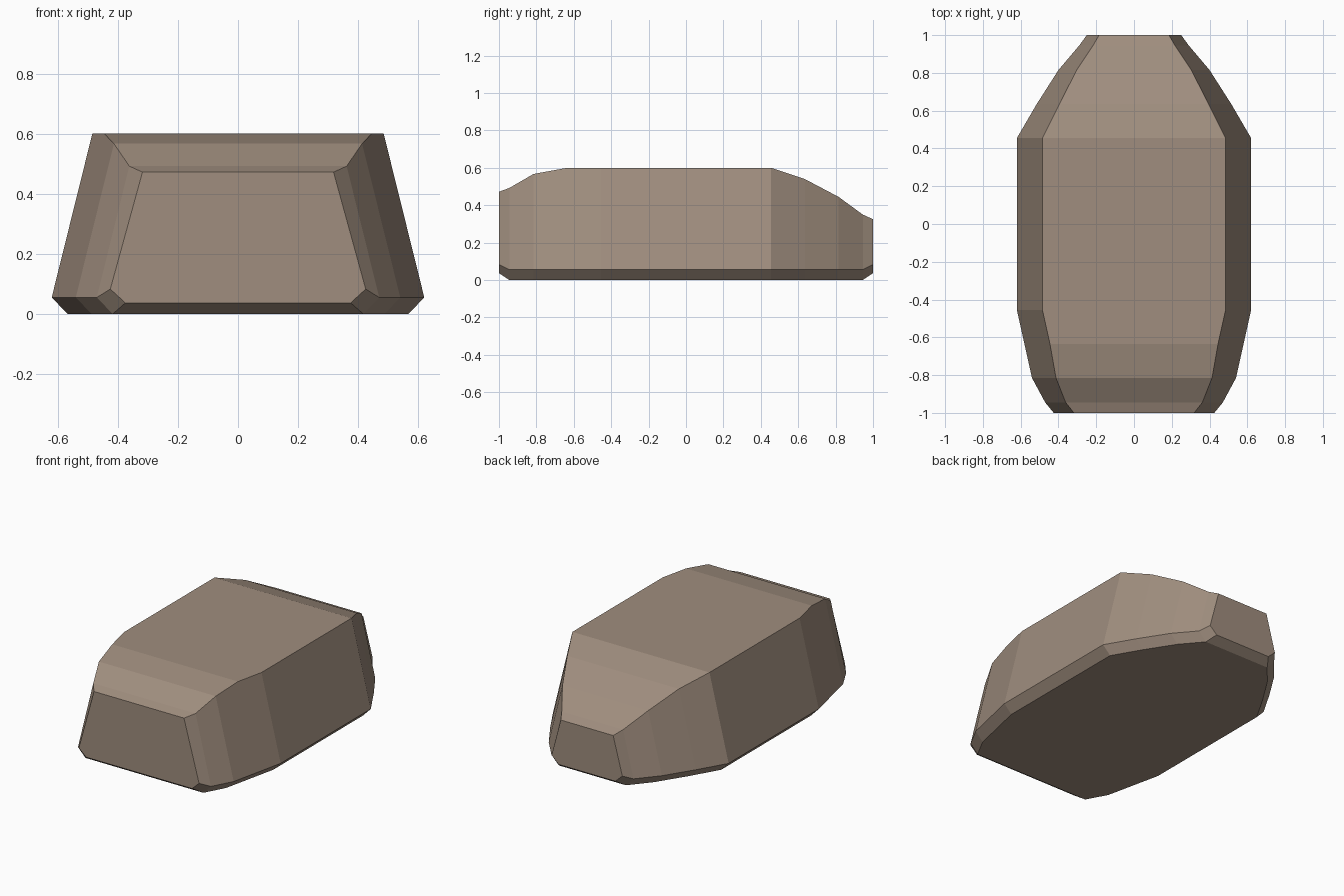
import bpy, bmesh

if "Cube" in bpy.data.objects:
    bpy.data.objects.remove(bpy.data.objects["Cube"])

SLOPE = 0.248  # inward lean of the side walls

# Stations from front to back: y, widest half width, top height
stations = [
    (-0.945, 0.47, 0.492),
    (-0.815, 0.54, 0.567),
    (-0.635, 0.58, 0.60),
    (-0.455, 0.62, 0.60),
    (0.455, 0.62, 0.60),
    (0.635, 0.515, 0.54),
    (0.815, 0.40, 0.445),
    (0.945, 0.29, 0.35),
]


def section(y, half):
    """Mirror a right-hand outline (bottom to top) into a closed ring."""
    right = [(x, y, z) for x, z in half]
    left = [(-x, y, z) for x, z in reversed(half)]
    return right + left


# Chamfered end faces are slightly smaller than their neighbours
rings = [section(-1, [(0.375, 0.037), (0.425, 0.083), (0.318, 0.472)])]
for y, w, top in stations:
    rings.append(section(y, [(w - 0.053, 0), (w, 0.055),
                             (w - SLOPE * (top - 0.055), top)]))
rings.append(section(1, [(0.20, 0.037), (0.25, 0.083), (0.185, 0.325)]))

# Loft the sections into one closed faceted body
bm = bmesh.new()
loops = [[bm.verts.new(p) for p in ring] for ring in rings]
for a, b in zip(loops, loops[1:]):
    for i in range(6):
        j = (i + 1) % 6
        bm.faces.new((a[i], a[j], b[j], b[i]))
bm.faces.new(loops[0])
bm.faces.new(loops[-1])
bmesh.ops.recalc_face_normals(bm, faces=bm.faces)

mesh = bpy.data.meshes.new("faceted_body")
bm.to_mesh(mesh)
bm.free()
body = bpy.data.objects.new("faceted_body", mesh)
bpy.context.collection.objects.link(body)

# Warm brown stone colour
mat = bpy.data.materials.new("brown_stone")
mat.diffuse_color = (0.35, 0.27, 0.21, 1)
mat.use_nodes = True
mat.node_tree.nodes["Principled BSDF"].inputs["Base Color"].default_value = mat.diffuse_color
mesh.materials.append(mat)
